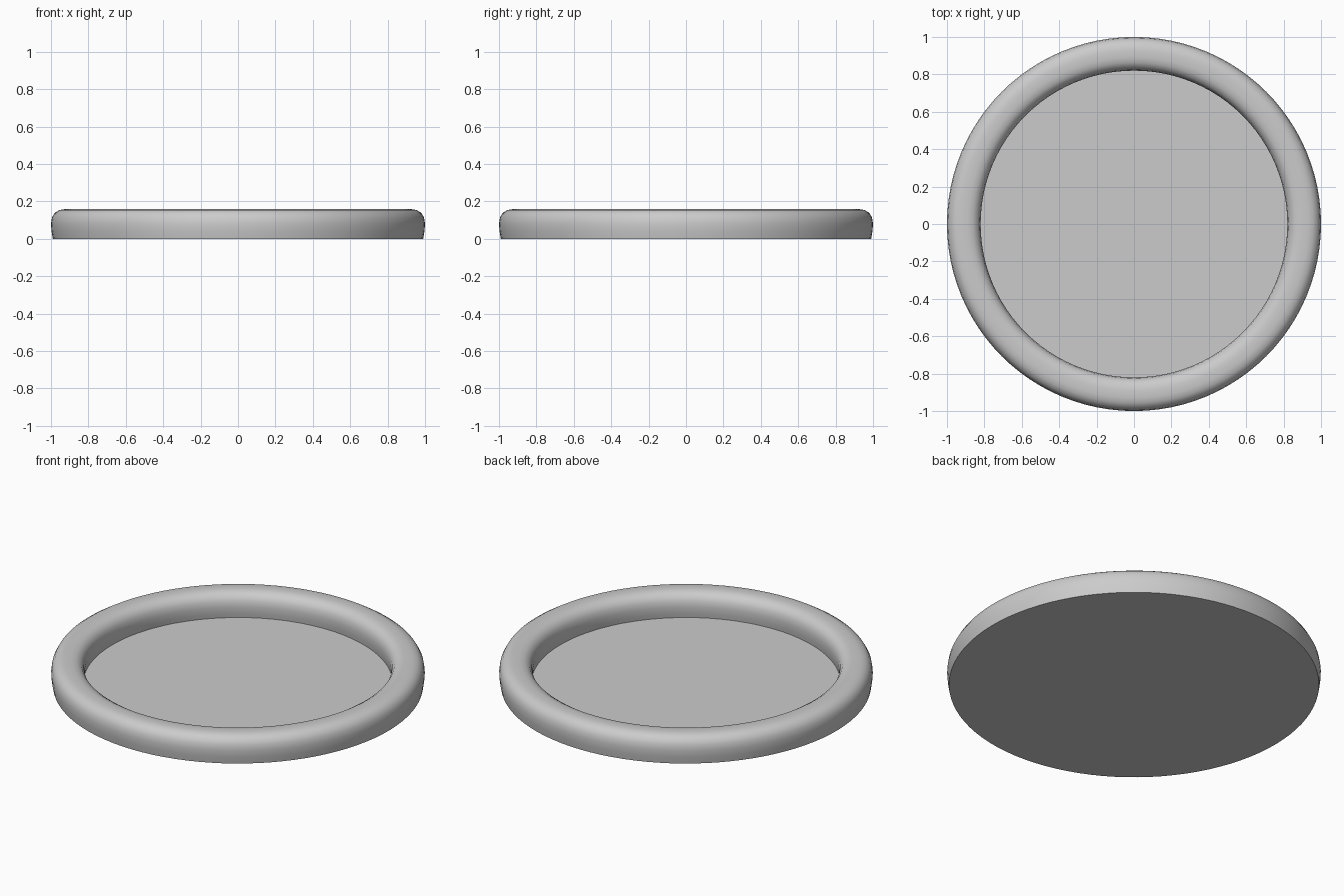
import bpy, bmesh, math
from mathutils import Matrix

cube = bpy.data.objects.get("Cube")
if cube:
    bpy.data.objects.remove(cube, do_unlink=True)

SEGMENTS = 96
FLOOR_Z = 0.015

grey = bpy.data.materials.new("plain grey")
grey.use_nodes = True
grey.diffuse_color = (0.6, 0.6, 0.6, 1)
grey.node_tree.nodes["Principled BSDF"].inputs["Base Color"].default_value = grey.diffuse_color


def add_object(name, bm):
    bmesh.ops.recalc_face_normals(bm, faces=bm.faces)
    mesh = bpy.data.meshes.new(name)
    bm.to_mesh(mesh)
    bm.free()
    mesh.materials.append(grey)
    obj = bpy.data.objects.new(name, mesh)
    bpy.context.collection.objects.link(obj)
    bpy.ops.object.select_all(action="DESELECT")
    obj.select_set(True)
    bpy.context.view_layer.objects.active = obj
    bpy.ops.object.shade_smooth_by_angle(angle=math.radians(40))
    return obj


# Rounded rim: half a cross-section, mirrored about its middle radius, then lathed
MIDDLE = 0.91
half = [(0.08, 0), (0.087, 0.04), (0.09, 0.08), (0.085, 0.112),
        (0.071, 0.138), (0.047, 0.153), (0.02, 0.158)]
profile = [(MIDDLE + w, z) for w, z in half]
profile += [(MIDDLE - w, z) for w, z in reversed(half)]

bm = bmesh.new()
verts = [bm.verts.new((r, 0, z)) for r, z in profile]
edges = [bm.edges.new(pair) for pair in zip(verts, verts[1:])]
bmesh.ops.spin(bm, geom=verts + edges, cent=(0, 0, 0), axis=(0, 0, 1),
               angle=math.tau, steps=SEGMENTS, use_duplicate=False)
bmesh.ops.remove_doubles(bm, verts=bm.verts, dist=0.0001)
add_object("rim", bm)

# Thin floor closing the underside, flush with the bottom of the rim
bm = bmesh.new()
bmesh.ops.create_cone(bm, cap_ends=True, segments=SEGMENTS, radius1=MIDDLE + 0.08,
                      radius2=MIDDLE + 0.08, depth=FLOOR_Z,
                      matrix=Matrix.Translation((0, 0, FLOOR_Z / 2)))
add_object("floor", bm)
